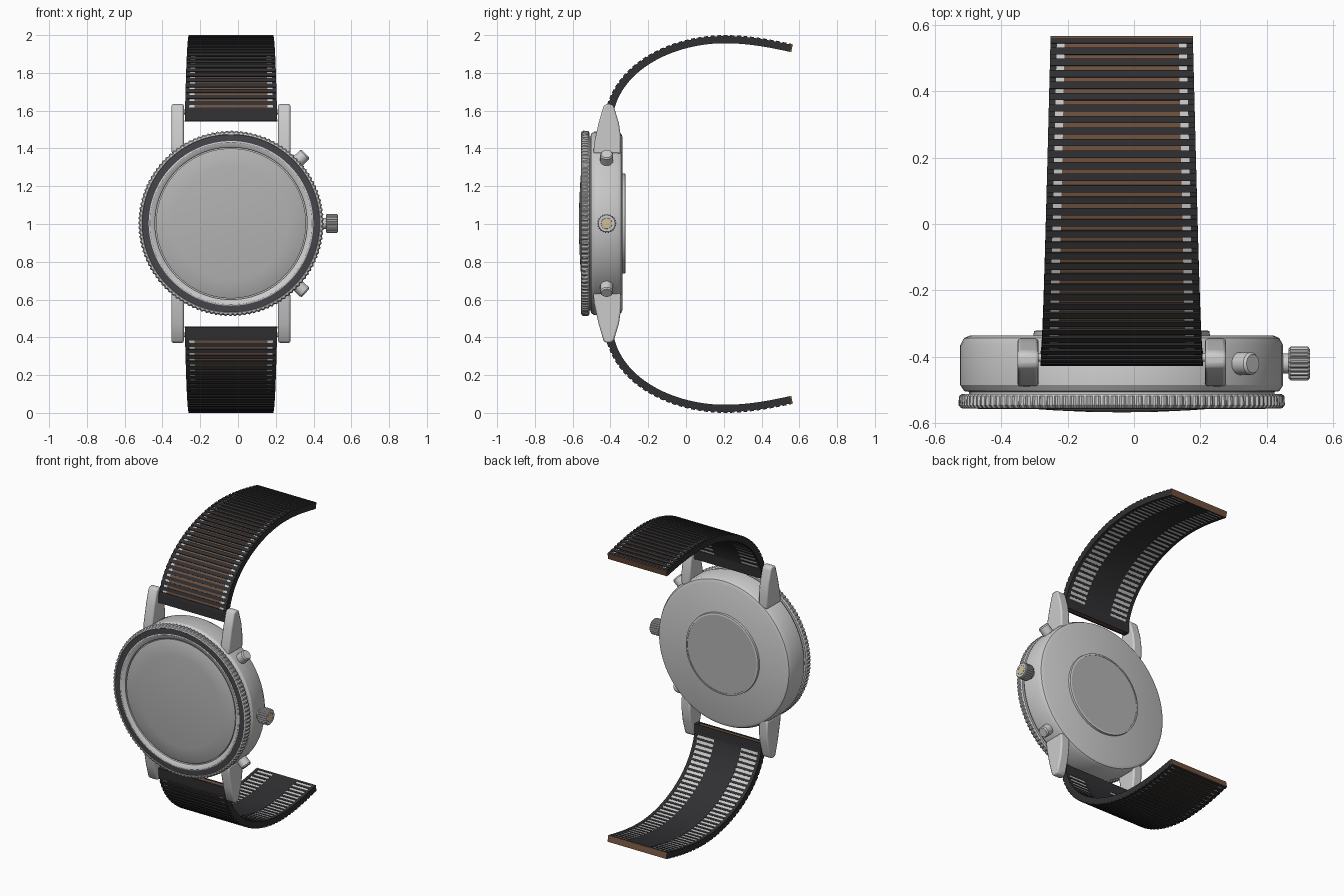
import bpy, bmesh, math
from mathutils import Vector, Matrix
from mathutils.geometry import interpolate_bezier

if "Cube" in bpy.data.objects:
    bpy.data.objects.remove(bpy.data.objects["Cube"])

CX, CZ, PY = -0.037, 1.003, -0.42   # watch axis, depth of crown and pushers


def material(name, rgb):
    m = bpy.data.materials.new(name)
    m.diffuse_color = (*rgb, 1)
    m.use_nodes = True
    m.node_tree.nodes["Principled BSDF"].inputs["Base Color"].default_value = m.diffuse_color
    return m


BLACK = material("black", (0.03, 0.03, 0.033))
BROWN = material("brown", (0.16, 0.085, 0.05))
DARK = material("dark_ring", (0.06, 0.06, 0.07))
GLASS = material("grey_glass", (0.45, 0.45, 0.45))
TAN = material("tan", (0.65, 0.52, 0.33))


def finish(name, bm, mat=None, smooth=True):
    bmesh.ops.remove_doubles(bm, verts=bm.verts, dist=1e-5)
    bmesh.ops.recalc_face_normals(bm, faces=bm.faces)
    me = bpy.data.meshes.new(name)
    bm.to_mesh(me)
    bm.free()
    ob = bpy.data.objects.new(name, me)
    bpy.context.collection.objects.link(ob)
    if mat:
        me.materials.append(mat)
    if smooth:
        bpy.ops.object.select_all(action='DESELECT')
        ob.select_set(True)
        bpy.context.view_layer.objects.active = ob
        bpy.ops.object.shade_smooth_by_angle(angle=math.radians(30))
    return ob


def lathe(name, profile, matrix, n=96, mat=None, knurl=0, limit=9):
    """Spin (radius, height) points about local z; rim beyond limit gets teeth."""
    bm = bmesh.new()
    rings = []
    for r, h in profile:
        if r == 0:
            rings.append([bm.verts.new((0, 0, h))] * n)
            continue
        ring = []
        for i in range(n):
            a = 2 * math.pi * i / n
            q = r - knurl if (r > limit and i % 4 > 1) else r
            ring.append(bm.verts.new((q * math.cos(a), q * math.sin(a), h)))
        rings.append(ring)
    pairs = list(zip(rings, rings[1:]))
    if profile[0][0] and profile[-1][0]:
        pairs.append((rings[-1], rings[0]))
    for a, b in pairs:
        for i in range(n):
            j = (i + 1) % n
            f = list(dict.fromkeys((a[i], a[j], b[j], b[i])))
            if len(f) > 2:
                bm.faces.new(f)
    bm.transform(matrix)
    return finish(name, bm, mat)


# local z of the watch axis runs along world +y
AXIS = Matrix.Translation((CX, 0, CZ)) @ Matrix.Rotation(-math.pi / 2, 4, 'X')


def radial(angle):
    """Frame whose local z points out of the case side at the given angle."""
    d = Vector((math.cos(angle), 0, math.sin(angle)))
    return Matrix.Translation((CX, PY, CZ)) @ d.to_track_quat('Z', 'Y').to_matrix().to_4x4()


# Case, back cover, bezel and glass
lathe("case", [(0, -.335), (.455, -.335), (.474, -.343), (.486, -.365), (.486, -.485),
               (.474, -.503), (.46, -.505), (.46, -.525), (0, -.525)], AXIS)
lathe("back_cover", [(0, -.322), (.252, -.322), (.26, -.327), (.26, -.34), (0, -.34)], AXIS, mat=GLASS)
lathe("back_cover_rim", [(.253, -.32), (.264, -.322), (.266, -.34), (.253, -.34)], AXIS)
lathe("bezel", [(.44, -.512), (.48, -.511), (.49, -.518), (.491, -.545), (.484, -.554),
                (.472, -.556), (.468, -.550), (.44, -.550)], AXIS, 480, knurl=.006, limit=.483)
lathe("bezel_insert", [(.434, -.53), (.47, -.53), (.47, -.5525), (.434, -.5535)], AXIS, mat=DARK)
lathe("glass_ring", [(.403, -.53), (.436, -.53), (.436, -.555), (.43, -.557), (.408, -.551),
                     (.403, -.546)], AXIS)
lathe("glass", [(0, -.567), (.1, -.5655), (.2, -.561), (.3, -.554), (.39, -.546),
                (.397, -.542), (.397, -.525), (0, -.525)], AXIS, mat=GLASS)

# Crown and pushers
lathe("crown_stem", [(0, .46), (.03, .46), (.03, .51), (0, .51)], radial(0), 32)
lathe("crown", [(0, .502), (.044, .502), (.051, .508), (.051, .56), (.044, .566),
                (.03, .566), (.03, .563), (0, .563)], radial(0), 88, knurl=.005, limit=.05)
lathe("crown_cap", [(0, .567), (.028, .566), (.03, .56), (0, .56)], radial(0), 32, TAN)
for label, a in (("upper", 43), ("lower", -43)):
    lathe(label + "_pusher", [(0, .45), (.034, .45), (.034, .532), (.028, .54), (0, .54)],
          radial(math.radians(a)), 32)

# Lugs: tapered side profile (y, height above centre), bevelled
LUG = [(-.49, .37), (-.487, .42), (-.463, .53), (-.437, .62), (-.425, .632), (-.395, .632),
       (-.382, .62), (-.355, .53), (-.345, .46), (-.345, .37)]
for vs, vl in ((1, "upper"), (-1, "lower")):
    for hs, hl in ((-1, "left"), (1, "right")):
        bm = bmesh.new()
        f = bm.faces.new([bm.verts.new((CX + hs * .25, y, CZ + vs * h)) for y, h in LUG])
        ex = bmesh.ops.extrude_face_region(bm, geom=[f])
        bmesh.ops.translate(bm, vec=(hs * .064, 0, 0),
                            verts=[v for v in ex['geom'] if isinstance(v, bmesh.types.BMVert)])
        ob = finish(f"{vl}_{hl}_lug", bm)
        bev = ob.modifiers.new("bevel", 'BEVEL')
        bev.width, bev.segments, bev.limit_method = .012, 2, 'ANGLE'
    bm = bmesh.new()
    bmesh.ops.create_cone(bm, cap_ends=True, segments=16, radius1=.012, radius2=.012, depth=.53,
                          matrix=Matrix.Translation((CX, -.402, CZ + vs * .59)) @ Matrix.Rotation(math.pi / 2, 4, 'Y'))
    finish(vl + "_spring_bar", bm)

# Outer strap curve in (y, z), with arc length table
V = lambda y, z: Vector((0, y, z))
path = [V(-.428, 1.545)]
path += interpolate_bezier(V(-.424, 1.61), V(-.36, 1.87), V(-.06, 2.0), V(.206, 2.0), 40)
path += interpolate_bezier(V(.206, 2.0), V(.34, 2.0), V(.46, 1.975), V(.566, 1.952), 20)[1:]
lens = [0]
for a, b in zip(path, path[1:]):
    lens.append(lens[-1] + (b - a).length)


def at(s):
    t = min(max(s, 0), 1) * lens[-1]
    i = next((k for k in range(len(path) - 2) if lens[k + 1] >= t), len(path) - 2)
    return path[i].lerp(path[i + 1], (t - lens[i]) / (lens[i + 1] - lens[i]))


def strip(bm, vs, u0, u1, d0, d1, s0, s1, n=1):
    """Curved bar: u across (-1..1), d depth below the outer face, s along."""
    prev = None
    for k in range(n + 1):
        s = s0 + (s1 - s0) * k / n
        p, t = at(s), (at(s + .01) - at(s - .01)).normalized()
        inner, w = Vector((0, t.z, -t.y)), .245 - .031 * s
        ring = []
        for u, d in ((u0, d0), (u1, d0), (u1, d1), (u0, d1)):
            q = p + inner * d
            ring.append(bm.verts.new((CX + u * w, q.y, q.z if vs > 0 else 2 - q.z)))
        if prev:
            for i in range(4):
                bm.faces.new((prev[i], prev[(i + 1) % 4], ring[(i + 1) % 4], ring[i]))
        else:
            bm.faces.new(ring)
        prev = ring
    bm.faces.new(prev)


# Straps: brown core, black slats and lining, silver links in the gaps
N, START = 33, .06
STEP = (1 - START) / N
for vs, vl in ((1, "upper"), (-1, "lower")):
    core, slats, lining, links = (bmesh.new() for _ in range(4))
    strip(core, vs, -.94, .94, .007, .039, .002, 1, 60)
    strip(core, vs, -1, 1, .002, .042, .994, 1)
    strip(slats, vs, -1, 1, 0, .012, 0, START, 4)
    strip(lining, vs, -.4, .4, .036, .043, 0, .995, 60)
    strip(lining, vs, -1, 1, .036, .043, 0, START, 4)
    for sg in (-1, 1):
        strip(lining, vs, sg * .91, sg, .005, .043, 0, .995, 60)
    for i in range(N):
        s = START + i * STEP
        strip(slats, vs, -1, 1, 0, .012, s + STEP * .38, min(s + STEP, .995))
        for sg in (-1, 1):
            strip(lining, vs, sg * .4, sg * .91, .036, .043, s + STEP * .55, min(s + STEP, .995))
            strip(links, vs, sg * .4, sg * .91, .03, .0405, s, s + STEP * .55)
            strip(links, vs, sg * .8, sg * .91, .0055, .03, s, s + STEP * .38)
    # each bar is its own closed solid
    finish(vl + "_strap_core", core, BROWN)
    finish(vl + "_strap_slats", slats, BLACK, False)
    finish(vl + "_strap_lining", lining, BLACK, False)
    finish(vl + "_strap_links", links, None, False)
